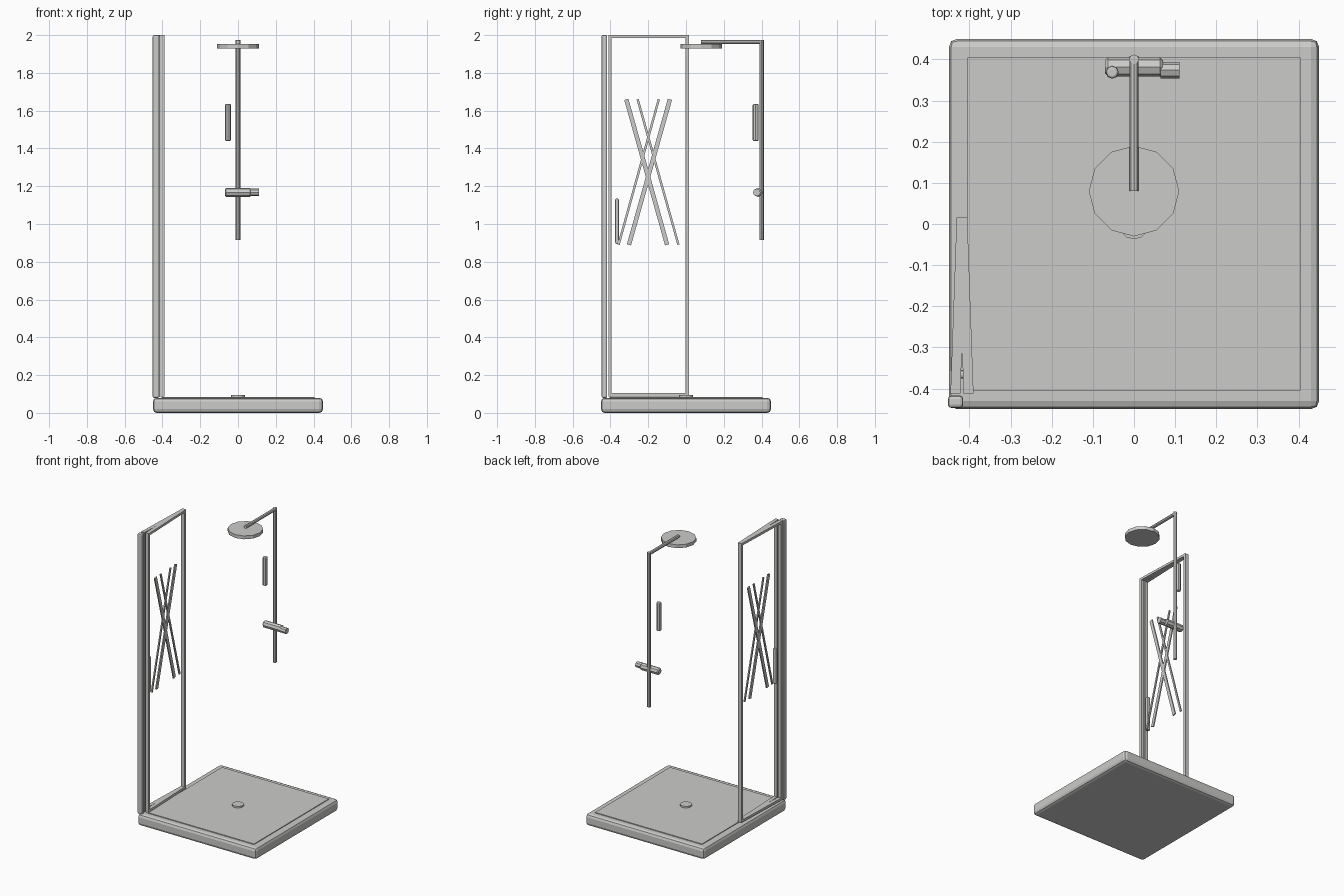
import bpy, bmesh, math
from mathutils import Matrix, Vector

if "Cube" in bpy.data.objects:
    bpy.data.objects.remove(bpy.data.objects["Cube"])

GREY = bpy.data.materials.new("light_grey")
GREY.diffuse_color = (0.6, 0.6, 0.59, 1)
GREY.use_nodes = True
GREY.node_tree.nodes["Principled BSDF"].inputs["Base Color"].default_value = GREY.diffuse_color


def finish(name, bm, bevel=0, segments=1):
    me = bpy.data.meshes.new(name)
    bmesh.ops.recalc_face_normals(bm, faces=bm.faces[:])
    bm.to_mesh(me)
    bm.free()
    me.materials.append(GREY)
    ob = bpy.data.objects.new(name, me)
    bpy.context.collection.objects.link(ob)
    if bevel:
        mod = ob.modifiers.new("bevel", 'BEVEL')
        mod.width, mod.segments = bevel, segments
        mod.limit_method, mod.angle_limit = 'ANGLE', math.radians(50)
    return ob


def box(name, lo, hi, bevel=0, segments=1):
    lo, hi = Vector(lo), Vector(hi)
    bm = bmesh.new()
    bmesh.ops.create_cube(bm, size=1, matrix=Matrix.Translation((lo + hi) / 2)
                          @ Matrix.Diagonal((*(hi - lo), 1)))
    return finish(name, bm, bevel, segments)


def rod(name, a, b, r, sides=8, bevel=0, segments=1):
    """Cylinder between two points."""
    a, b = Vector(a), Vector(b)
    d = b - a
    turn = Vector((0, 0, 1)).rotation_difference(d).to_matrix().to_4x4()
    bm = bmesh.new()
    bmesh.ops.create_cone(bm, cap_ends=True, segments=sides, radius1=r, radius2=r,
                          depth=d.length, matrix=Matrix.Translation((a + b) / 2) @ turn)
    return finish(name, bm, bevel, segments)


def bar(bm, a, b, width, thick):
    """Flat bar between two points, thin across the door leaf."""
    a, b = Vector(a), Vector(b)
    d = (b - a).normalized()
    side = Vector((1, 0, 0))
    side = (side - d * side.dot(d)).normalized()
    wide = d.cross(side)
    m = Matrix((side * thick, wide * width, d * (b - a).length)).transposed().to_4x4()
    bmesh.ops.create_cube(bm, size=1, matrix=Matrix.Translation((a + b) / 2) @ m)


# Shower tray, raised floor and drain
box("tray", (-0.45, -0.45, 0), (0.45, 0.45, 0.08), 0.02, 2)
box("tray_floor", (-0.405, -0.405, 0.07), (0.405, 0.405, 0.085))
rod("drain", (0, 0, 0.08), (0, 0, 0.096), 0.037, 12)

# Wall hinge post
box("hinge_post", (-0.452, -0.447, 0.08), (-0.415, -0.417, 2.0), 0.008, 2)

# Folded pair of door leaves: open frames meeting at the rear fold
BOTTOM, TOP, Y0, Y1 = 0.088, 2.0, -0.412, 0.015
X_MID = -0.418


def leaf_x(side, y):
    t = (y - Y0) / (Y1 - Y0)
    return X_MID + side * (0.016 * (1 - t) + 0.001 * t)


for label, side in (("outer", -1), ("inner", 1)):
    bm = bmesh.new()
    for y in (Y0 + 0.009, Y1 - 0.008):
        x = leaf_x(side, y)
        bar(bm, (x, y, BOTTOM), (x, y, TOP), 0.017, 0.024)
    for z in (BOTTOM + 0.008, TOP - 0.008):
        bar(bm, (leaf_x(side, Y0 + 0.017), Y0 + 0.017, z),
            (leaf_x(side, Y1 - 0.016), Y1 - 0.016, z), 0.016, 0.024)
    finish(label + "_door_frame", bm)

# Crossed decorative strips on the inner leaf: top y, bottom y, width
bm = bmesh.new()
for top, bottom, width in ((-0.316, -0.1, 0.023), (-0.085, -0.302, 0.023),
                           (-0.256, -0.04, 0.012), (-0.144, -0.357, 0.012)):
    bar(bm, (leaf_x(1, bottom), bottom, 0.89), (leaf_x(1, top), top, 1.66), width, 0.008)
finish("door_strips", bm)

# Door handle
box("door_handle", (-0.433, -0.375, 0.895), (-0.406, -0.355, 1.135), 0.007, 2)

# Riser, overhead arm and round head
rod("riser", (0, 0.4, 0.915), (0, 0.4, 1.974), 0.012, 8)
rod("overhead_arm", (0, 0.08, 1.963), (0, 0.408, 1.963), 0.011, 8)
rod("shower_head", (0, 0.08, 1.93), (0, 0.08, 1.953), 0.11, 12)

# Mixer tap with its knob
rod("mixer_body", (-0.07, 0.382, 1.167), (0.07, 0.382, 1.167), 0.024, 8, 0.007, 1)
rod("mixer_knob", (0.065, 0.374, 1.167), (0.11, 0.374, 1.167), 0.02, 8)

# Hand shower
rod("hand_shower", (-0.053, 0.369, 1.44), (-0.053, 0.369, 1.635), 0.016, 8, 0.006, 2)
